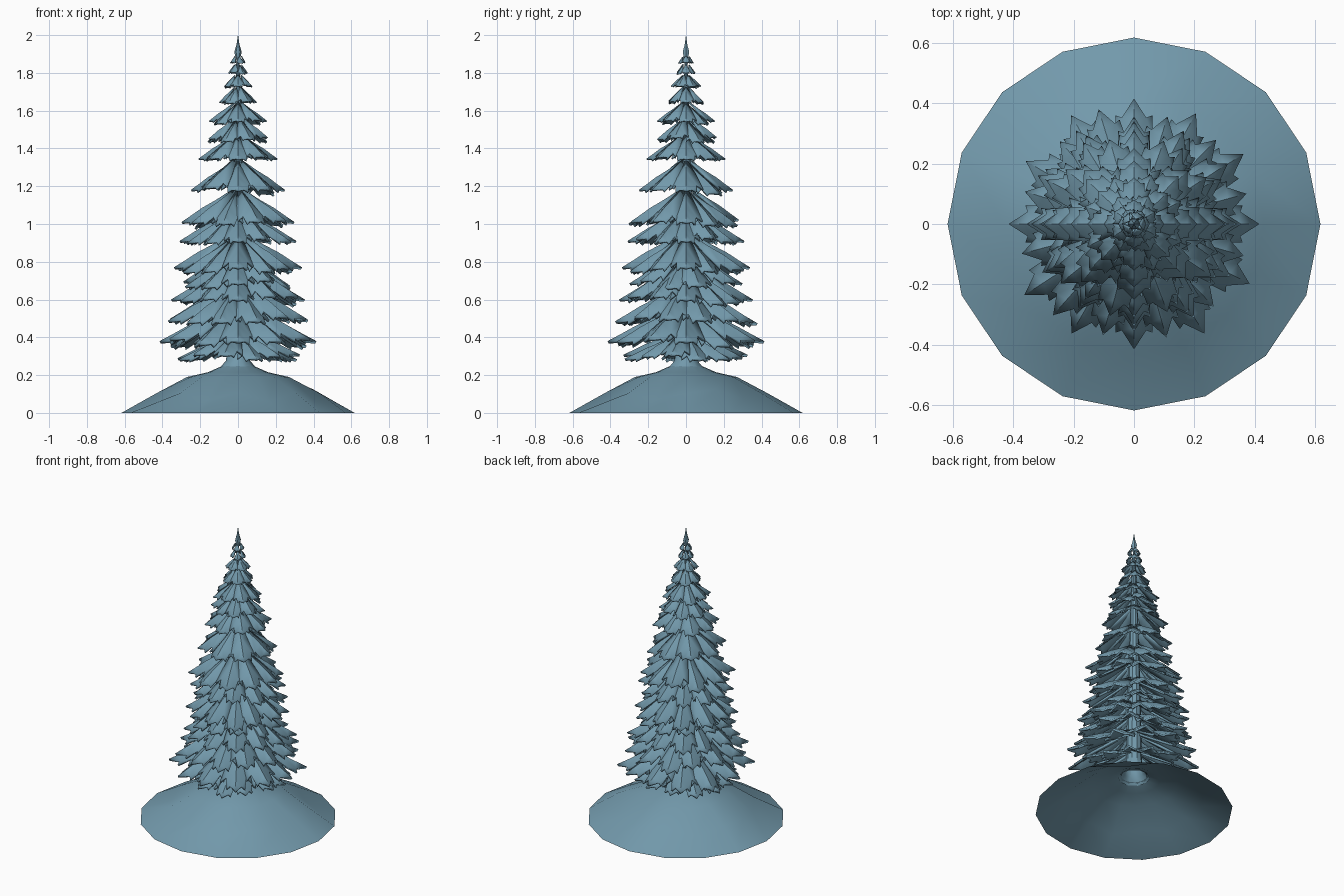
import bpy, bmesh, math, random
from math import sin, cos, pi

if "Cube" in bpy.data.objects:
    bpy.data.objects.remove(bpy.data.objects["Cube"])

random.seed(4)
mat = bpy.data.materials.new("frosty blue")
mat.diffuse_color = (0.17, 0.32, 0.41, 1)
mat.use_nodes = True
mat.node_tree.nodes["Principled BSDF"].inputs["Base Color"].default_value = mat.diffuse_color


def make(name, bm, angle=35):
    bmesh.ops.recalc_face_normals(bm, faces=bm.faces)
    me = bpy.data.meshes.new(name)
    bm.to_mesh(me)
    bm.free()
    ob = bpy.data.objects.new(name, me)
    bpy.context.collection.objects.link(ob)
    me.materials.append(mat)
    bpy.ops.object.select_all(action='DESELECT')
    ob.select_set(True)
    bpy.context.view_layer.objects.active = ob
    bpy.ops.object.shade_smooth_by_angle(angle=math.radians(angle))
    return ob


def lathe(name, profile, sides, dent=None):
    """Open surface of revolution; dent(ring, side) gives a height offset."""
    bm = bmesh.new()
    rings = []
    for k, (r, z) in enumerate(profile):
        rings.append([bm.verts.new((r * cos(2 * pi * i / sides), r * sin(2 * pi * i / sides),
                                    z + (dent(k, i) if dent else 0))) for i in range(sides)])
    for a, b in zip(rings, rings[1:]):
        for i in range(sides):
            j = (i + 1) % sides
            bm.faces.new((a[i], a[j], b[j], b[i]))
    return make(name, bm)


# snowy mound: hollow shell with folds pressed into its slope
folds = {1: .02, 2: -.035, 6: -.04, 9: -.035, 11: -.04, 13: -.045, 15: -.035}
lathe("mound", [(.617, 0), (.43, .105), (.27, .19), (.16, .215), (.08, .25)], 16,
      lambda k, i: folds.get(i, 0) if k == 1 else 0)

# trunk, flared at the foot
lathe("trunk", [(.10, .235), (.065, .275), (.05, .36), (.042, .8), (.028, 1.3),
                (.012, 1.75), (.006, 1.88)], 10)

# pointed leader at the top
lathe("leader", [(.006, 1.86), (.02, 1.91), (.008, 1.95), (.0005, 2.0)], 6)


def frond(bm, ang, r, ztip, h, w):
    """Drooping roof-shaped branch with lobed edges."""
    def pt(u, s, drop):
        x = .02 + (r - .02) * u
        z = ztip + h * (1 - u) ** 1.15 - drop * h
        y = s * w
        return bm.verts.new((x * cos(ang) - y * sin(ang), x * sin(ang) + y * cos(ang), z))
    ridge = [pt(0, 0, 0), pt(.35, 0, -.04), pt(.62, 0, -.08), pt(.82, 0, -.05), pt(1, 0, 0)]
    for sd in (-1, 1):
        e = [pt(.03, .15 * sd, .03), pt(.36, .62 * sd, .13), pt(.7, 1.0 * sd, .22),
             pt(.66, .62 * sd, .12), pt(.86, .6 * sd, .16), pt(.84, .4 * sd, .1)]
        for f in ((ridge[0], e[0], e[1], ridge[1]), (ridge[1], e[1], e[3], ridge[2]),
                  (e[1], e[2], e[3]), (ridge[2], e[3], e[5], ridge[3]),
                  (e[3], e[4], e[5]), (ridge[3], e[5], ridge[4])):
            bm.faces.new(f)


# whorls: tip height, tip radius, rise to the trunk, branch count, half-step turn
layers = [(.30, .33, .14, 12, 1), (.38, .415, .20, 12, 0), (.50, .385, .20, 12, 1),
          (.60, .355, .19, 12, 0), (.685, .30, .17, 10, 1), (.77, .34, .19, 12, 0),
          (.91, .31, .17, 12, 0), (1.01, .30, .18, 10, 0), (1.18, .25, .16, 8, 0),
          (1.345, .21, .13, 8, 0), (1.45, .165, .11, 8, 1), (1.545, .155, .10, 8, 0),
          (1.645, .10, .08, 6, 0), (1.73, .08, .06, 6, 1), (1.80, .052, .045, 6, 0),
          (1.855, .04, .035, 5, 0)]
for k, (z, r, h, n, turn) in enumerate(layers):
    bm = bmesh.new()
    for i in range(n):
        ang = 2 * pi * (i + turn / 2) / n
        on_axis = abs(sin(2 * ang)) < .1
        j = 0 if on_axis else random.uniform(-.1, .1)
        frond(bm, ang + j * .6, r * (1 + j * .5), z + (0 if on_axis else random.uniform(-.14, .1) * h),
              h, r * .72 * pi / n * 1.3)
    ob = make(f"branch_whorl_{k + 1}", bm, 30)
    sol = ob.modifiers.new("thickness", 'SOLIDIFY')
    sol.thickness = .03 * r + .003
    sol.offset = -1
